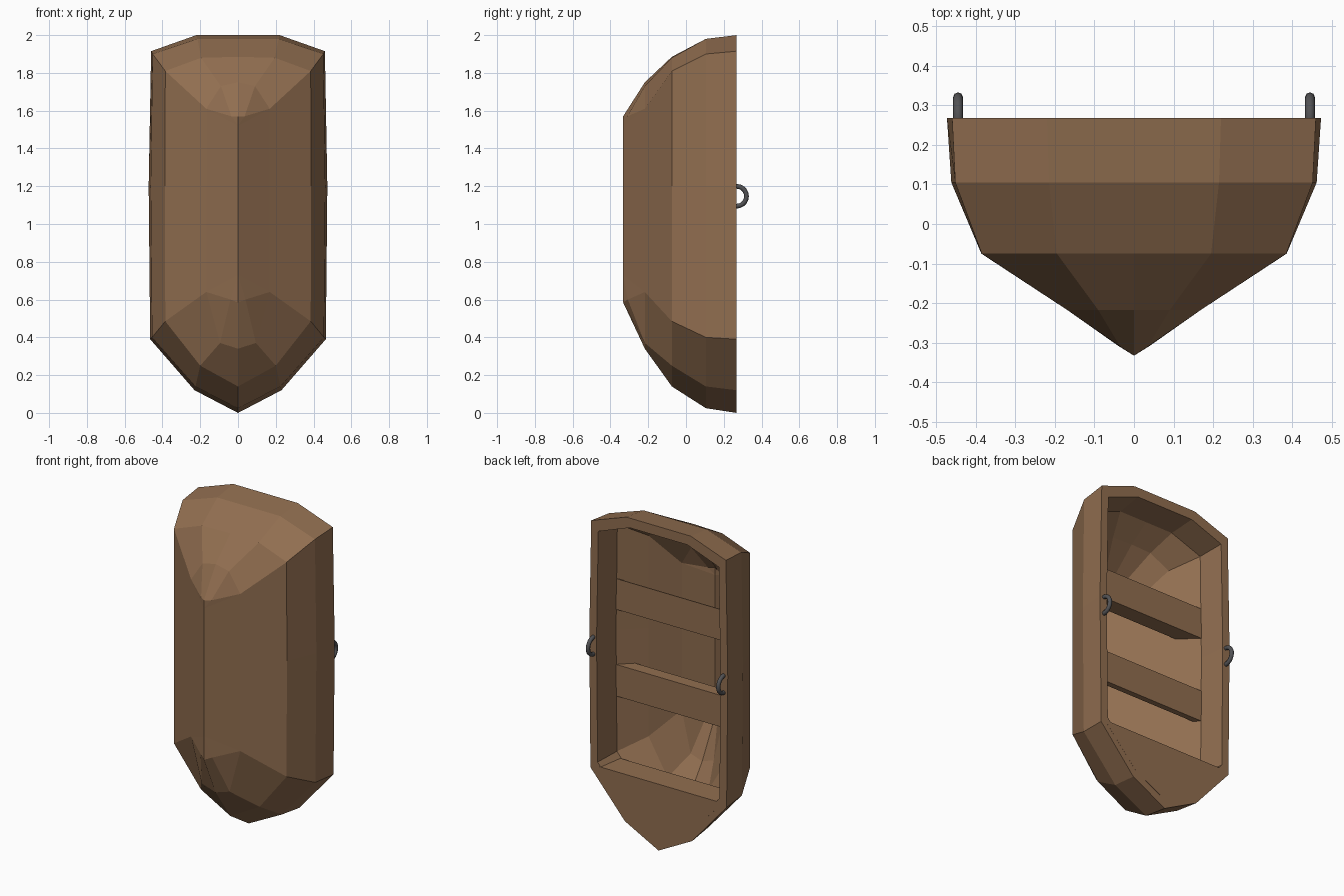
import bpy, bmesh, math

if "Cube" in bpy.data.objects:
    bpy.data.objects.remove(bpy.data.objects["Cube"])

def material(name, rgb):
    m = bpy.data.materials.new(name)
    m.diffuse_color = (*rgb, 1)
    m.use_nodes = True
    m.node_tree.nodes["Principled BSDF"].inputs["Base Color"].default_value = m.diffuse_color
    return m

wood = material("brown wood", (0.283, 0.156, 0.08))
iron = material("dark iron", (0.085, 0.085, 0.09))

def finish(name, bm, mat):
    bmesh.ops.recalc_face_normals(bm, faces=bm.faces)
    me = bpy.data.meshes.new(name)
    bm.to_mesh(me)
    bm.free()
    me.materials.append(mat)
    ob = bpy.data.objects.new(name, me)
    bpy.context.collection.objects.link(ob)
    return ob

# Half outlines (x, y, z) from bow tip to stern middle, gunwale down to keel
def level(y, pts):
    return [(x, y, z) for x, z in pts]

levels = [
    level(0.268, [(0, 0), (.23, .12), (.465, .39), (.473, 1.2), (.46, 1.915), (.22, 2), (0, 2)]),
    level(0.105, [(0, .025), (.225, .14), (.455, .40), (.462, 1.2), (.452, 1.90), (.215, 1.98), (0, 1.98)]),
    level(-.075, [(0, .14), (.20, .25), (.385, .485), (.386, 1.2), (.385, 1.81), (.195, 1.88), (0, 1.885)]),
    level(-.218, [(0, .34), (.095, .37), (.168, .64), (.168, 1.2), (.168, 1.61), (.09, 1.73), (0, 1.75)]),
    level(-.333, [(0, .585), (.04, .60), (0, .73), (0, 1.2), (0, 1.52), (.035, 1.57), (0, 1.57)]),
]
levels[4][1] = (.04, -.308, .60)
levels[4][5] = (.035, -.31, 1.57)

def full_ring(half):
    return half + [(-x, y, z) for x, y, z in half[-2:0:-1]]

# Hull: outer skin, flat rim and inner skin (upright sides, straight V bottom)
bm = bmesh.new()
outer = [full_ring(l) for l in levels]
lift = [0, 0, .055, .06, .05]
slim = [.895, .875, .70, .83, .9]
inner = [[(x * s, y + d, 1.08 + (z - 1.08) * .935) for x, y, z in r]
         for r, s, d in zip(outer, slim, lift)]
rings = [[bm.verts.new(p) for p in r] for r in outer[::-1] + inner]
diagonals = {1: 0, 4: 1, 7: 0, 10: 1}      # bent quads beside the keel ends
for k, (a, b) in enumerate(zip(rings, rings[1:])):
    for i in range(12):
        j = (i + 1) % 12
        keel, side = (a, b) if k == 0 else (b, a)
        if k in (0, len(rings) - 2) and i in diagonals:
            p, q = (i, j) if diagonals[i] == 0 else (j, i)
            bm.faces.new((keel[p], side[q], side[p]))
            bm.faces.new((keel[p], keel[q], side[q]))
        else:
            bm.faces.new((a[i], a[j], b[j], b[i]))
# small triangles closing both ends of the keel
for r in (rings[0], rings[-1]):
    for ids in ((0, 1, 2), (0, 10, 11), (6, 4, 5), (6, 7, 8)):
        bm.faces.new([r[i] for i in ids])
bmesh.ops.remove_doubles(bm, verts=bm.verts, dist=0.0005)
finish("hull", bm, wood)

# Bow deck: solid slab filling the pointed end
bm = bmesh.new()
outline = [(0, .055), (.212, .165), (.425, .395), (.425, .41),
           (-.425, .41), (-.425, .395), (-.212, .165)]
face = bm.faces.new([bm.verts.new((x, .2685, z)) for x, z in outline])
ext = bmesh.ops.extrude_face_region(bm, geom=[face])
for v in [g for g in ext["geom"] if isinstance(g, bmesh.types.BMVert)]:
    v.co.y = .11
    v.co.x *= .98
finish("bow_deck", bm, wood)

# Seats: wedge planks across the hull, ends following the V bottom
def seat(name, z0, z1, low_thick, high_thick, y=.107):
    bm = bmesh.new()
    bmesh.ops.create_cube(bm, size=1)
    for v in bm.verts:
        front, high = v.co.y > 0, v.co.z > 0
        t = 0 if front else (high_thick if high else low_thick)
        v.co = (math.copysign(.403 - t, v.co.x), y - t, z1 if high else z0)
    finish(name, bm, wood)

seat("stern_seat", 1.32, 1.51, .10, .005)
seat("middle_seat", .785, .98, .035, .075)

# Oarlock rings standing on the rim
for side, s in (("right", 1), ("left", -1)):
    bpy.ops.mesh.primitive_torus_add(location=(s * .445, .268, 1.147), rotation=(0, math.pi / 2, 0),
                                     major_radius=.0525, minor_radius=.0125,
                                     major_segments=20, minor_segments=8)
    ob = bpy.context.object
    ob.name = side + "_oarlock"
    ob.data.materials.append(iron)
    bpy.ops.object.shade_smooth_by_angle(angle=math.radians(60))
